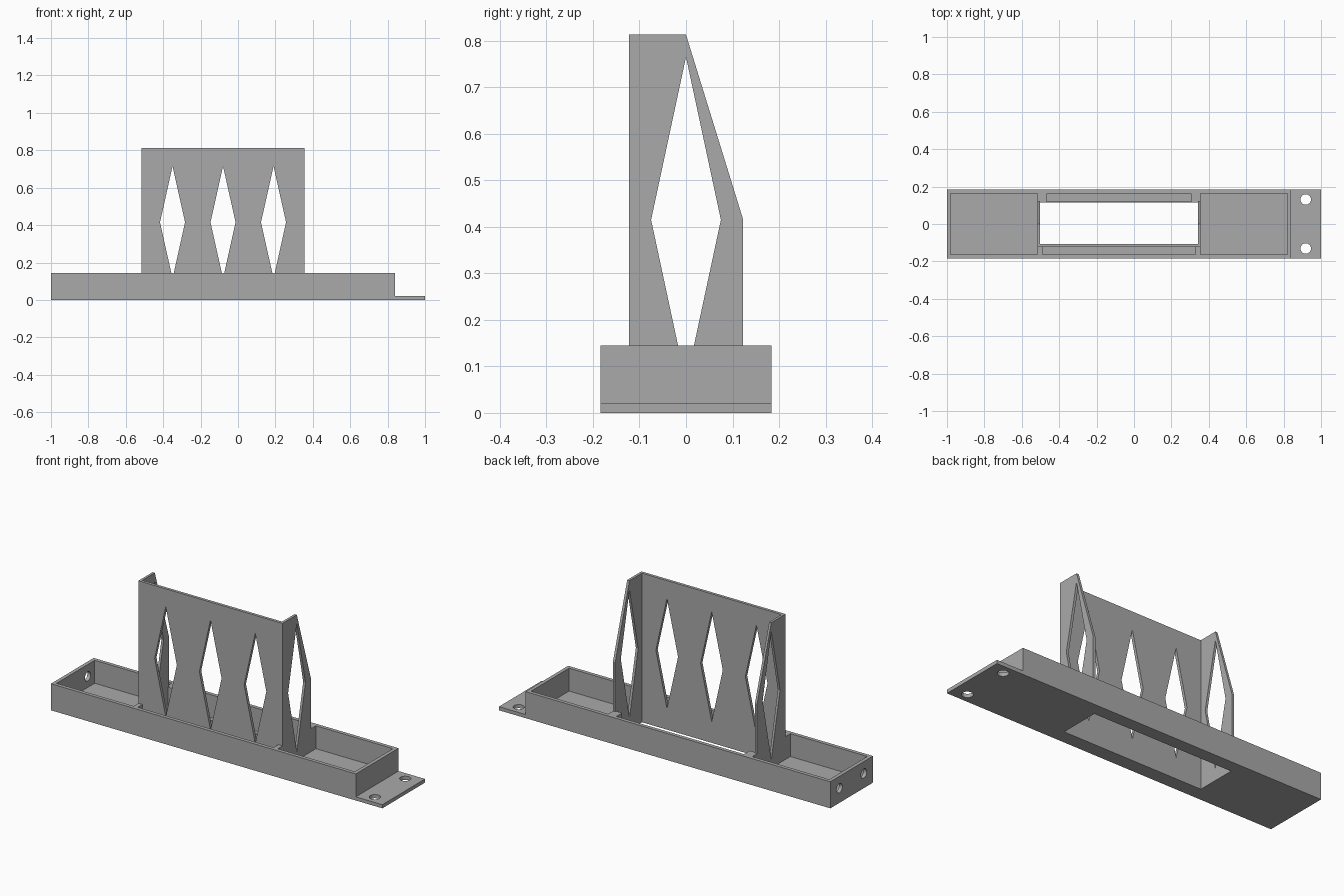
import bpy, bmesh, math
from mathutils import Vector

old = bpy.data.objects.get("Cube")
if old:
    bpy.data.objects.remove(old, do_unlink=True)

grey = bpy.data.materials.new("plain_grey")
grey.use_nodes = True
grey.diffuse_color = (0.4, 0.4, 0.4, 1)
grey.node_tree.nodes["Principled BSDF"].inputs["Base Color"].default_value = (0.4, 0.4, 0.4, 1)


def prism(name, points, axis, lo, hi):
    """Extrude a closed 2D outline along an axis (outline uses the other two, in order)."""
    bm = bmesh.new()
    verts = []
    for p in points:
        co = list(p)
        co.insert(axis, lo)
        verts.append(bm.verts.new(co))
    face = bm.faces.new(verts)
    ext = bmesh.ops.extrude_face_region(bm, geom=[face])
    move = Vector((0, 0, 0))
    move[axis] = hi - lo
    bmesh.ops.translate(bm, vec=move, verts=[g for g in ext["geom"] if isinstance(g, bmesh.types.BMVert)])
    bmesh.ops.recalc_face_normals(bm, faces=bm.faces)
    mesh = bpy.data.meshes.new(name)
    bm.to_mesh(mesh)
    bm.free()
    mesh.materials.append(grey)
    ob = bpy.data.objects.new(name, mesh)
    bpy.context.collection.objects.link(ob)
    return ob


def box(name, x0, x1, y0, y1, z0, z1):
    return prism(name, [(x0, y0), (x1, y0), (x1, y1), (x0, y1)], 2, z0, z1)


def diamond(axis, centre, half, height, lo, hi):
    mid = 0.415
    return prism("cutter", [(centre - half, mid), (centre, mid - height),
                            (centre + half, mid), (centre, mid + height)], axis, lo, hi)


def drill(axis, a, b, radius, lo, hi):
    ring = [i * math.tau / 32 for i in range(32)]
    return prism("cutter", [(a + radius * math.cos(t), b + radius * math.sin(t)) for t in ring], axis, lo, hi)


def cut(ob, cutter):
    """Subtract the cutter, bake the result and discard the cutter."""
    mod = ob.modifiers.new("cut", "BOOLEAN")
    mod.operation = "DIFFERENCE"
    mod.solver = "EXACT"
    mod.object = cutter
    bpy.context.view_layer.update()
    graph = bpy.context.evaluated_depsgraph_get()
    mesh = bpy.data.meshes.new_from_object(ob.evaluated_get(graph))
    ob.modifiers.clear()
    ob.data = mesh
    bpy.data.objects.remove(cutter, do_unlink=True)


# Shared sizes
RIM, FLOOR, TOP = 0.145, 0.02, 0.813
LEFT, RIGHT = -0.515, 0.355        # outer faces of the side panels
IN_L, IN_R = -0.502, 0.341         # inner faces of the side panels
FRONT, BACK = -0.123, 0.123

# Tray with end pockets, narrow front and back pockets and floor opening
tray = box("tray", -1, 0.84, -0.184, 0.184, 0, RIM)
for x0, x1, y0, y1, z0 in [
    (-0.98, LEFT, -0.164, 0.164, FLOOR),
    (RIGHT, 0.82, -0.164, 0.164, FLOOR),
    (-0.49, 0.33, -0.164, FRONT, FLOOR),
    (-0.465, 0.305, BACK, 0.164, FLOOR),
    (-0.465, 0.305, 0.1, 0.13, 0.03),
    (IN_L, IN_R, -0.107, 0.115, -0.1),
]:
    cut(tray, box("cutter", x0, x1, y0, y1, z0, 0.3))
for y in (-0.105, 0.105):
    cut(tray, drill(0, y, 0.08, 0.025, -1.1, -0.95))

# Mounting flange with two screw holes
flange = box("mounting_flange", 0.84, 1, -0.184, 0.184, 0, FLOOR)
for y in (-0.131, 0.131):
    cut(flange, drill(2, 0.918, y, 0.028, -0.1, 0.1))

# Upright three-sided frame, open at the back
frame = prism("upright_frame", [(FRONT, RIM), (BACK, RIM), (BACK, 0.415), (0, TOP), (FRONT, TOP)], 0, LEFT, RIGHT)
cut(frame, box("cutter", IN_L, IN_R, -0.107, 0.5, 0, 1))

# Diamond windows, running down into the tray dividers
for part in (frame, tray):
    for x in (-0.35, -0.08, 0.19):
        cut(part, diamond(1, x, 0.067, 0.3, -0.14, -0.09))
    for x in (LEFT, RIGHT):
        cut(part, diamond(0, 0, 0.075, 0.35, x - 0.04, x + 0.04))
